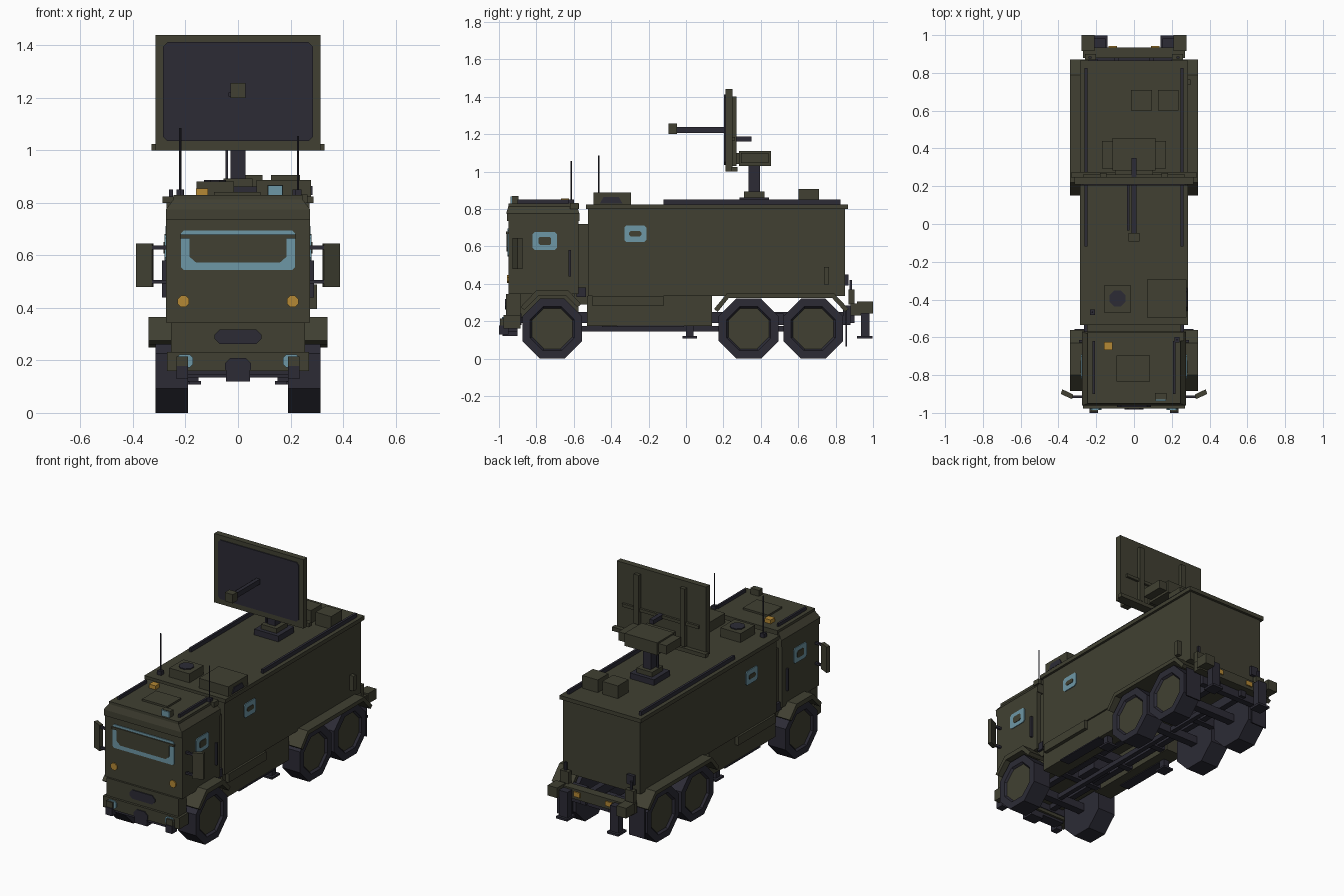
import bpy, bmesh, math


def material(name, r, g, b):
    m = bpy.data.materials.new(name)
    m.diffuse_color = (r, g, b, 1)
    return m


OLIVE = material("olive paint", 0.052, 0.051, 0.032)
DARK = material("dark grey", 0.025, 0.024, 0.036)
GLASS = material("pale blue glass", 0.155, 0.31, 0.38)
AMBER = material("amber lamp", 0.46, 0.25, 0.035)


def finish(name, bm, mats):
    bmesh.ops.recalc_face_normals(bm, faces=bm.faces)
    me = bpy.data.meshes.new(name)
    bm.to_mesh(me)
    bm.free()
    for m in mats:
        me.materials.append(m)
    ob = bpy.data.objects.new(name, me)
    bpy.context.collection.objects.link(ob)
    return ob


def mirror_x(ob):
    m = ob.modifiers.new("mirror", "MIRROR")
    m.use_axis = (True, False, False)
    m.use_clip = False
    m.use_mirror_merge = False


def prism(name, pts, axis, a, b, mat=OLIVE, both=False, cap_scale=(1, 1)):
    """Extrude a 2D profile along x (y,z points), y (x,z points) or z (x,y points)."""
    place = {"x": lambda p, t: (t, p[0], p[1]), "y": lambda p, t: (p[0], t, p[1]),
             "z": lambda p, t: (p[0], p[1], t)}[axis]
    n = len(pts)
    cx, cy = sum(p[0] for p in pts) / n, sum(p[1] for p in pts) / n
    bm = bmesh.new()
    lo = [bm.verts.new(place(p, a)) for p in pts]
    hi = [bm.verts.new(place((cx + (p[0] - cx) * cap_scale[0], cy + (p[1] - cy) * cap_scale[1]), b)) for p in pts]
    bm.faces.new(lo)
    bm.faces.new(hi)
    for i in range(n):
        j = (i + 1) % n
        bm.faces.new((lo[i], lo[j], hi[j], hi[i]))
    ob = finish(name, bm, [mat])
    if both:
        mirror_x(ob)
    return ob


def rect(a0, a1, b0, b1, c=0):
    if not c:
        return [(a0, b0), (a1, b0), (a1, b1), (a0, b1)]
    return [(a0 + c, b0), (a1 - c, b0), (a1, b0 + c), (a1, b1 - c),
            (a1 - c, b1), (a0 + c, b1), (a0, b1 - c), (a0, b0 + c)]


def octagon(a, b, r):
    return rect(a - r, a + r, b - r, b + r, r * 0.586)


def box(name, x0, x1, y0, y1, z0, z1, mat=OLIVE, both=False):
    return prism(name, rect(x0, x1, y0, y1), "z", z0, z1, mat, both)


# Wheels: eight-sided tyres with recessed olive hubs
def wheel(name, y):
    bm = bmesh.new()
    rings = []
    for r, x in ((0.16, 0.19), (0.16, 0.315), (0.118, 0.315), (0.108, 0.302)):
        rings.append([bm.verts.new((x, p[0], p[1])) for p in octagon(y, 0.16, r)])
    for a, b in zip(rings, rings[1:]):
        for i in range(8):
            j = (i + 1) % 8
            bm.faces.new((a[i], a[j], b[j], b[i]))
    bm.faces.new(rings[0])
    bm.faces.new(rings[-1]).material_index = 1
    mirror_x(finish(name, bm, [DARK, OLIVE]))
    box(name + "_axle", -0.2, 0.2, y - 0.025, y + 0.025, 0.135, 0.185, DARK)


for wname, wy in (("front_wheel", -0.715), ("middle_wheel", 0.335), ("rear_wheel", 0.68)):
    wheel(wname, wy)

# Wheel arches
prism("front_arch", [(-0.885, 0.275), (-0.80, 0.365), (-0.63, 0.365), (-0.56, 0.29),
                     (-0.58, 0.275), (-0.64, 0.335), (-0.79, 0.335), (-0.865, 0.26)], "x", 0.2, 0.34, OLIVE, True)
prism("rear_arch", [(0.15, 0.265), (0.22, 0.35), (0.79, 0.35), (0.87, 0.265),
                    (0.85, 0.25), (0.78, 0.325), (0.23, 0.325), (0.17, 0.25)], "x", 0.2, 0.34, OLIVE, True)

# Chassis
box("frame_rail", 0.08, 0.12, -0.93, 0.9, 0.19, 0.25, DARK, True)
for i, y in enumerate((-0.9, -0.5, -0.2, 0.1, 0.5, 0.86)):
    box(f"cross_member_{i}", -0.2, 0.2, y - 0.02, y + 0.02, 0.18, 0.24, DARK)
box("drive_shaft", -0.015, 0.015, -0.7, 0.7, 0.145, 0.175, DARK)
box("gearbox", -0.06, 0.06, -0.45, -0.3, 0.17, 0.26, DARK)
box("side_skirt", 0.14, 0.262, -0.53, 0.14, 0.175, 0.335, OLIVE, True)
box("tool_locker", 0.2, 0.285, -0.5, -0.12, 0.28, 0.335, OLIVE, True)
box("skirt_step", 0.2, 0.268, -0.37, -0.01, 0.17, 0.178, DARK, True)
box("middle_jack", 0.2, 0.24, 0.0, 0.04, 0.12, 0.18, DARK, True)
box("middle_jack_foot", 0.185, 0.255, -0.02, 0.06, 0.108, 0.12, DARK, True)

# Equipment shelter
box("shelter_body", -0.272, 0.272, -0.525, 0.85, 0.335, 0.8)
box("shelter_roof", -0.287, 0.287, -0.535, 0.866, 0.8, 0.825)
box("cab_link", -0.25, 0.25, -0.6, -0.52, 0.29, 0.72)
box("link_hose", 0.235, 0.265, -0.585, -0.535, 0.33, 0.38, DARK, True)
box("side_hatch", 0.27, 0.3, 0.737, 0.765, 0.395, 0.49)
box("rear_handle", -0.24, -0.19, 0.85, 0.87, 0.39, 0.45, DARK)

# Cab
box("cab_body", -0.275, 0.275, -0.95, -0.575, 0.345, 0.735)
box("cab_floor", -0.18, 0.18, -0.92, -0.575, 0.22, 0.345)
box("cab_nose", -0.255, 0.255, -0.962, -0.885, 0.225, 0.345)
box("cab_brow", -0.275, 0.275, -0.958, -0.57, 0.735, 0.775)
prism("cab_roof", rect(-0.275, 0.275, -0.962, -0.57), "z", 0.775, 0.825, OLIVE, False, (0.86, 0.92))
box("cab_roof_edge", -0.245, 0.245, -0.95, -0.572, 0.8, 0.83)
box("front_bumper", -0.27, 0.27, -0.977, -0.885, 0.16, 0.232)
box("tow_hook", 0.19, 0.235, -1.0, -0.95, 0.13, 0.178, DARK, True)
box("bumper_bracket", 0.19, 0.235, -0.995, -0.97, 0.165, 0.215, OLIVE, True)
prism("tow_plate", rect(-0.05, 0.05, 0.145, 0.21, 0.022), "y", -0.983, -0.975, DARK)
box("tow_socket", -0.045, 0.045, -0.98, -0.9, 0.12, 0.16, DARK)
box("bumper_underside", -0.2, 0.2, -0.97, -0.9, 0.145, 0.162, DARK)

# Windscreen: glass surround with olive shutter and brow strip
prism("windscreen", rect(-0.217, 0.217, 0.545, 0.695, 0.01), "y", -0.955, -0.949, GLASS)
prism("windscreen_shutter", [(-0.16, 0.573), (0.16, 0.573), (0.185, 0.595), (0.185, 0.665),
                             (-0.185, 0.665), (-0.185, 0.595)], "y", -0.959, -0.954)
box("windscreen_visor", -0.22, 0.22, -0.962, -0.95, 0.665, 0.68)
prism("amber_lamp", octagon(0.208, 0.425, 0.022), "y", -0.957, -0.949, AMBER, True)
prism("front_grille", rect(-0.09, 0.09, 0.262, 0.318, 0.02), "y", -0.968, -0.96, DARK)
prism("headlight", rect(0.172, 0.235, 0.172, 0.222, 0.012), "y", -0.984, -0.976, GLASS, True)


# Side windows with small olive shutters
def side_window(name, y0, y1, z0, z1, x, shutter):
    prism(name, rect(y0, y1, z0, z1, 0.012), "x", x - 0.002, x + 0.005, GLASS, True)
    ym, zm = (y0 + y1) / 2, (z0 + z1) / 2
    prism(name + "_shutter", rect(ym - 0.033, ym + 0.033, zm - shutter, zm + shutter, 0.008),
          "x", x + 0.004, x + 0.008, OLIVE, True)


side_window("cab_window", -0.82, -0.69, 0.58, 0.678, 0.275, 0.022)
side_window("shelter_window", -0.33, -0.212, 0.622, 0.712, 0.272, 0.014)
box("door_handle", 0.27, 0.29, -0.627, -0.615, 0.44, 0.58, DARK, True)

# Mirrors
prism("mirror", [(0.328, -0.927), (0.388, -0.9), (0.38, -0.875), (0.322, -0.903)], "z", 0.48, 0.645, OLIVE, True)
for nm, z in (("lower", 0.5), ("upper", 0.63)):
    box(f"mirror_arm_{nm}", 0.27, 0.335, -0.922, -0.908, z - 0.007, z + 0.007, DARK, True)

# Cab roof fittings
box("cab_roof_rail", 0.207, 0.22, -0.9, -0.62, 0.828, 0.85, DARK, True)
box("cab_hatch", -0.092, 0.085, -0.835, -0.695, 0.828, 0.842)
box("beacon", -0.16, -0.115, -0.668, -0.625, 0.828, 0.855, AMBER)
box("roof_lamp_housing", 0.112, 0.172, -0.93, -0.895, 0.828, 0.868)
box("roof_lamp_lens", 0.115, 0.17, -0.937, -0.929, 0.828, 0.866, GLASS)
box("cab_vent", 0.222, 0.265, -0.62, -0.575, 0.8, 0.832)

# Shelter roof fittings
box("shelter_roof_rail", 0.247, 0.262, -0.12, 0.825, 0.822, 0.85, DARK, True)
box("roof_hatch", -0.158, -0.015, -0.468, -0.325, 0.822, 0.882)
prism("roof_hatch_vent", octagon(-0.087, -0.395, 0.042), "z", 0.881, 0.888, DARK)
box("cooling_unit", 0.07, 0.278, -0.495, -0.295, 0.822, 0.888)
prism("cooling_grille", [(-0.46, 0.83), (-0.34, 0.83), (-0.36, 0.865), (-0.44, 0.865)], "x", 0.277, 0.283, DARK)
for i, x in enumerate((-0.016, 0.126)):
    box(f"roof_box_{i}", x, x + 0.11, 0.602, 0.71, 0.822, 0.906)
for nm, x, y, top in (("left", -0.22, -0.467, 1.085), ("right", 0.228, -0.613, 1.055)):
    box(f"antenna_base_{nm}", x - 0.014, x + 0.014, y - 0.014, y + 0.014, 0.81, 0.85, DARK)
    prism(f"antenna_{nm}", octagon(x, y, 0.004), "z", 0.84, top, DARK)

# Mast
box("mast_plate", -0.085, 0.085, 0.285, 0.445, 0.822, 0.862, DARK)
box("mast_collar", -0.055, 0.055, 0.31, 0.42, 0.86, 0.892)
box("mast_post", -0.028, 0.028, 0.335, 0.395, 0.89, 1.04, DARK)
box("mast_cable", -0.048, -0.038, 0.34, 0.35, 0.83, 1.04, DARK)
box("drive_box", -0.115, 0.115, 0.283, 0.455, 1.03, 1.11)
box("drive_box_side", 0.11, 0.17, 0.295, 0.44, 1.045, 1.1, OLIVE, True)

# Radar panel with back ribs and feed boom
box("radar_panel", -0.315, 0.315, 0.21, 0.248, 1.0, 1.44)
prism("radar_face", rect(-0.285, 0.285, 1.035, 1.412, 0.016), "y", 0.204, 0.212, DARK)
box("panel_rib", 0.145, 0.18, 0.245, 0.27, 1.03, 1.4, OLIVE, True)
box("panel_cross_rib", -0.27, 0.27, 0.245, 0.262, 1.165, 1.185)
box("panel_ledge", -0.33, 0.33, 0.243, 0.275, 1.0, 1.025)
box("panel_bracket", -0.1, 0.1, 0.24, 0.3, 1.04, 1.1)
box("rear_strut", -0.014, 0.014, 0.245, 0.35, 1.16, 1.187, DARK)
box("feed_boom", -0.012, 0.012, -0.05, 0.21, 1.205, 1.238, DARK)
box("feed_cable", -0.036, -0.024, -0.035, 0.21, 1.205, 1.22, DARK)
box("feed_horn", -0.028, 0.028, -0.093, -0.047, 1.2, 1.256)

# Rear bumper, jacks and lamps
box("rear_bumper", -0.27, 0.27, 0.88, 0.935, 0.23, 0.295)
box("bumper_mount", 0.1, 0.2, 0.84, 0.885, 0.235, 0.285, DARK, True)
box("rear_jack_arm", 0.21, 0.277, 0.915, 1.0, 0.24, 0.305, OLIVE, True)
box("rear_jack_leg", 0.15, 0.21, 0.935, 0.982, 0.12, 0.285, DARK, True)
box("rear_jack_foot", 0.14, 0.22, 0.915, 0.998, 0.108, 0.122, DARK, True)
box("rear_lamp", 0.09, 0.135, 0.934, 0.943, 0.25, 0.28, AMBER, True)
box("rear_guard", 0.2, 0.26, 0.87, 0.9, 0.29, 0.37, OLIVE, True)
box("guard_post", 0.225, 0.24, 0.875, 0.888, 0.3, 0.42, DARK, True)
box("mud_flap", 0.2, 0.31, 0.852, 0.86, 0.065, 0.265, DARK, True)
